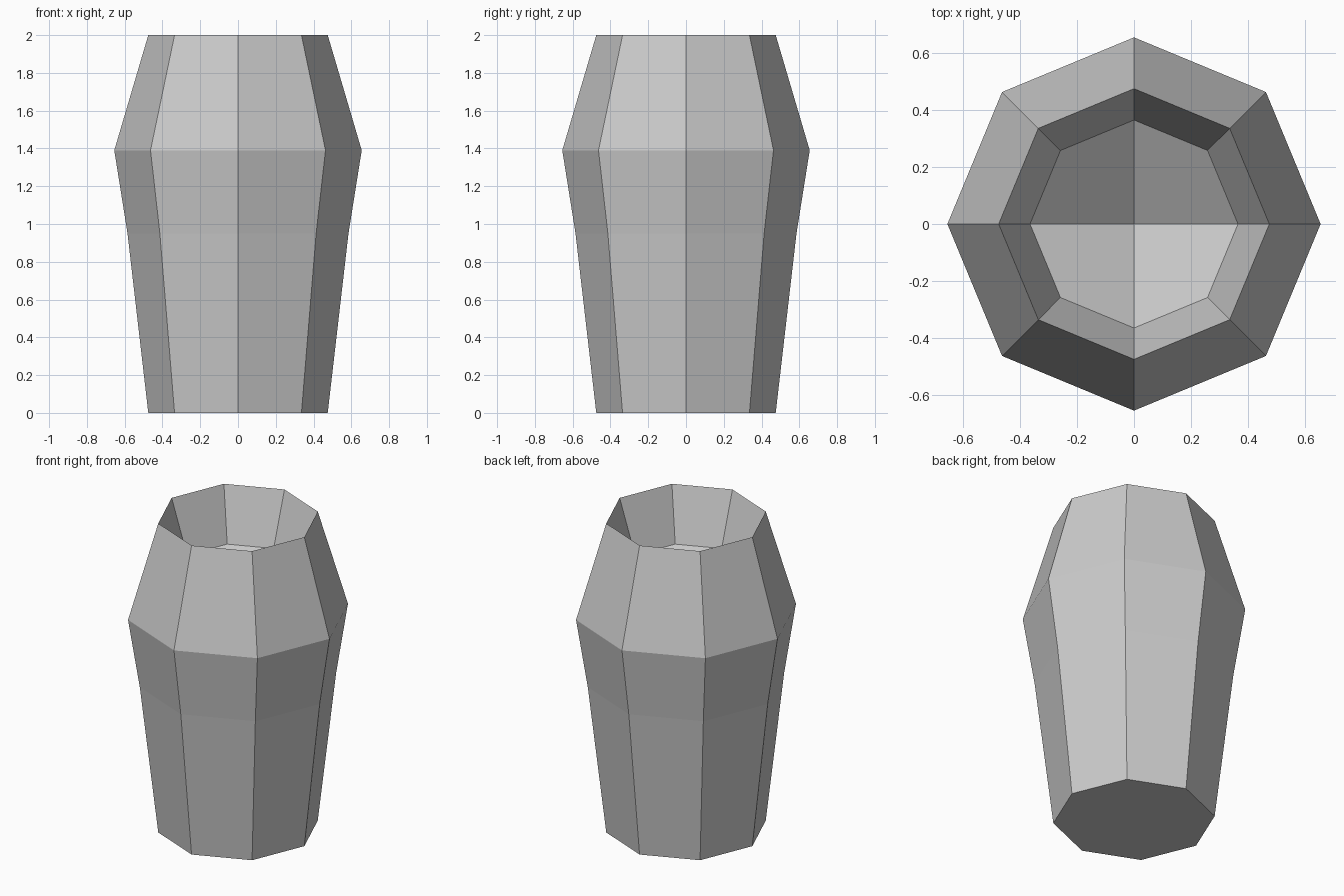
import bpy, bmesh
from math import cos, sin, pi

if "Cube" in bpy.data.objects:
    bpy.data.objects.remove(bpy.data.objects["Cube"])

SIDES = 8
bm = bmesh.new()

def ring(r, z):
    return [bm.verts.new((r * cos(2 * pi * i / SIDES), r * sin(2 * pi * i / SIDES), z))
            for i in range(SIDES)]

# Outer wall, open rim, then the tapered inner wall (radius, height)
profile = [(0.475, 0), (0.585, 0.95), (0.655, 1.39), (0.475, 2), (0.365, 1.66)]
rings = [ring(r, z) for r, z in profile]
for a, b in zip(rings, rings[1:]):
    for i in range(SIDES):
        j = (i + 1) % SIDES
        bm.faces.new((a[i], a[j], b[j], b[i]))

# Flat base
bm.faces.new(rings[0][::-1])

# Sunken funnel floor made of four quads
centre = bm.verts.new((0, 0, 1.35))
inner = rings[-1]
for i in range(0, SIDES, 2):
    bm.faces.new((centre, inner[i], inner[i + 1], inner[(i + 2) % SIDES]))

mesh = bpy.data.meshes.new("vase")
bm.to_mesh(mesh)
bm.free()
vase = bpy.data.objects.new("vase", mesh)
bpy.context.collection.objects.link(vase)
